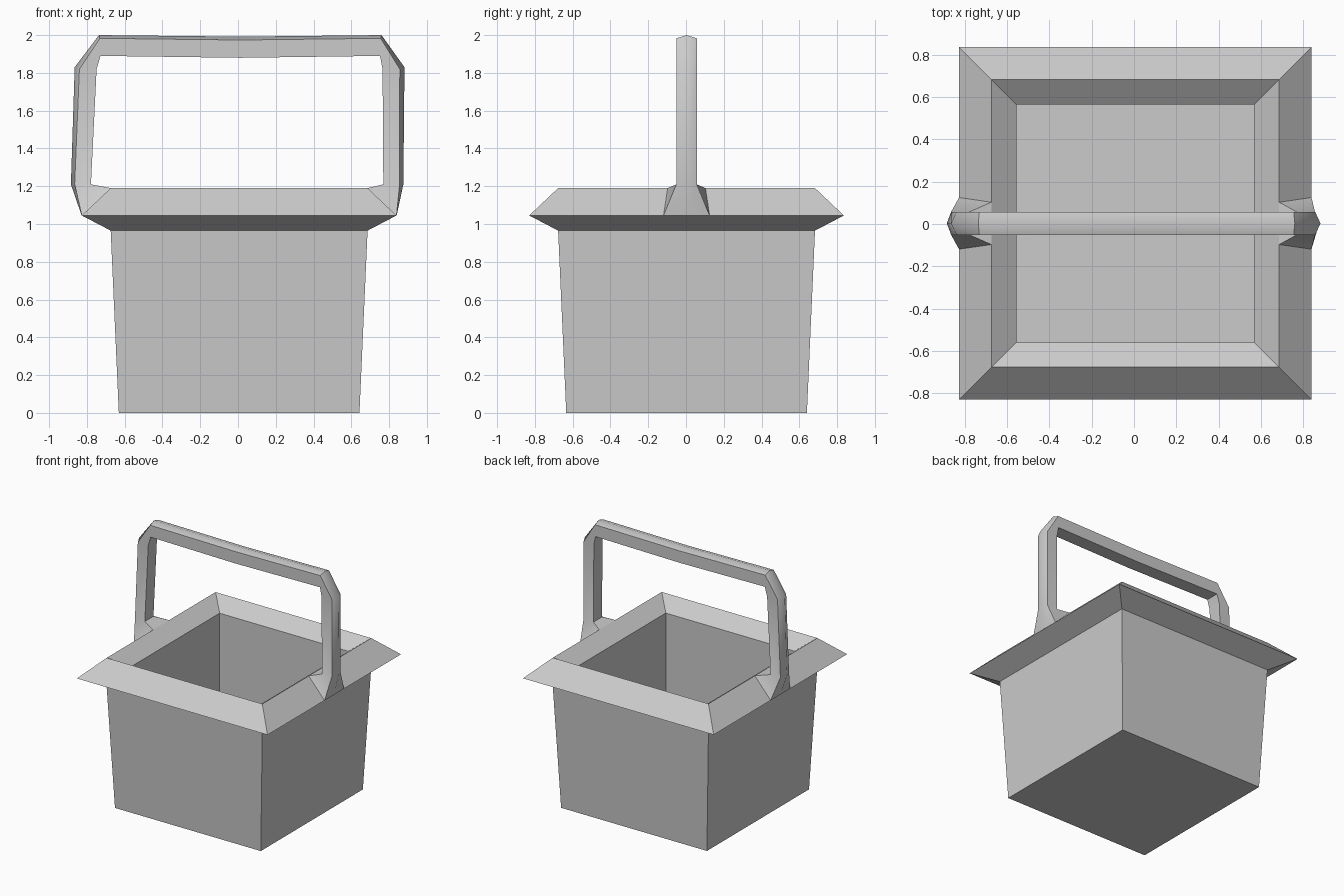
import bpy, bmesh, math

if "Cube" in bpy.data.objects:
    bpy.data.objects.remove(bpy.data.objects["Cube"])


def loft(name, rings, caps=False):
    """Skin a list of equal-length point rings into one mesh object."""
    bm = bmesh.new()
    vs = [[bm.verts.new(p) for p in ring] for ring in rings]
    n = len(vs[0])
    for a, b in zip(vs, vs[1:]):
        for i in range(n):
            j = (i + 1) % n
            bm.faces.new((a[i], a[j], b[j], b[i]))
    if caps:
        bm.faces.new(vs[0][::-1])
        bm.faces.new(vs[-1])
    bmesh.ops.recalc_face_normals(bm, faces=bm.faces)
    mesh = bpy.data.meshes.new(name)
    bm.to_mesh(mesh)
    bm.free()
    obj = bpy.data.objects.new(name, mesh)
    bpy.context.collection.objects.link(obj)
    return obj


CX, CY = 0.006, 0.003

# Square tub: (half width, height) up the outside, over the rim,
# down the inner bevel and the straight inner wall to the floor
profile = [(0.637, 0), (0.68, 0.965), (0.833, 1.045), (0.68, 1.19),
           (0.562, 1.10), (0.562, 0.09)]
corners = [(-1, -1), (1, -1), (1, 1), (-1, 1)]
loft("bucket", [[(CX + h * x, CY + h * y, z) for x, y in corners]
                for h, z in profile], caps=True)

# Handle stations: inner (x, z, half width), side edge (x, z, half width), ridge (x, z)
half = [
    ((0.68, 1.19, 0.10), (0.833, 1.045, 0.122), (0.834, 1.045)),   # flared foot
    ((0.774, 1.21, 0.054), (0.86, 1.21, 0.054), (0.880, 1.21)),    # leg bottom
    ((0.757, 1.82, 0.054), (0.848, 1.82, 0.054), (0.873, 1.83)),   # leg top
    ((0.74, 1.89, 0.054), (0.743, 1.983, 0.054), (0.748, 2.0)),    # corner
]
middle = ((0, 1.88, 0.054), (0, 1.974, 0.054), (0, 1.992))


def section(station, side):
    """Five-sided section; the bar leans slightly to +x with height."""
    (ix, iz, iw), (ex, ez, ew), (rx, rz) = station
    lean = CX if iz < 1.2 else 0.021 * (rz - 1.43)
    pts = [(ix, -iw, iz), (ex, -ew, ez), (rx, 0, rz), (ex, ew, ez), (ix, iw, iz)]
    return [(side * x + lean, CY + y, z) for x, y, z in pts]


# Carrying handle: five-sided bar, mirrored about the middle
rings = ([section(s, 1) for s in half] + [section(middle, 1)]
         + [section(s, -1) for s in reversed(half)])
handle = loft("handle", rings)
bpy.ops.object.select_all(action='DESELECT')
handle.select_set(True)
bpy.context.view_layer.objects.active = handle
bpy.ops.object.shade_smooth_by_angle(angle=math.radians(42))
